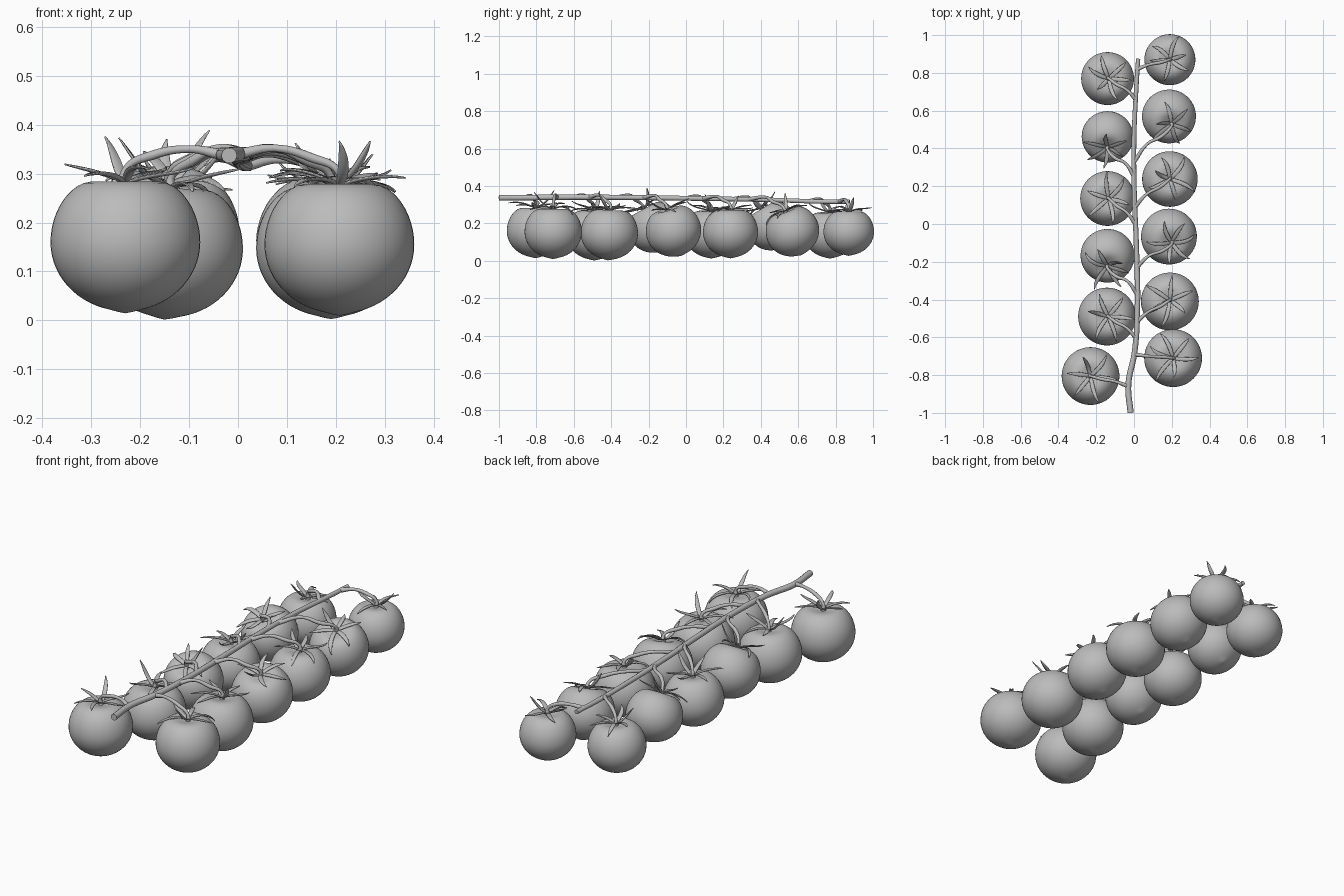
import bpy, bmesh, math, random
from mathutils import Vector, Matrix

random.seed(4)
cube = bpy.data.objects.get("Cube")
if cube:
    bpy.data.objects.remove(cube, do_unlink=True)

grey = bpy.data.materials.new("plain grey")
grey.use_nodes = True
GREY = (0.5, 0.5, 0.5, 1)
grey.diffuse_color = GREY
grey.node_tree.nodes["Principled BSDF"].inputs["Base Color"].default_value = GREY


def mesh_object(name, bm, matrix):
    bmesh.ops.recalc_face_normals(bm, faces=bm.faces)
    for f in bm.faces:
        f.smooth = True
    mesh = bpy.data.meshes.new(name)
    bm.to_mesh(mesh)
    bm.free()
    mesh.materials.append(grey)
    ob = bpy.data.objects.new(name, mesh)
    ob.matrix_world = matrix
    bpy.context.collection.objects.link(ob)
    return ob


def tube(name, points, radius):
    """Round tapering tube through (position, relative thickness) points."""
    curve = bpy.data.curves.new(name, 'CURVE')
    curve.dimensions = '3D'
    curve.bevel_depth = radius
    curve.bevel_resolution = 3
    curve.resolution_u = 6
    curve.use_fill_caps = True
    spline = curve.splines.new('BEZIER')
    spline.bezier_points.add(len(points) - 1)
    for bp, (co, thick) in zip(spline.bezier_points, points):
        bp.co = co
        bp.radius = thick
        bp.handle_left_type = bp.handle_right_type = 'AUTO'
    curve.materials.append(grey)
    ob = bpy.data.objects.new(name, curve)
    bpy.context.collection.objects.link(ob)


def fruit(name, r, matrix):
    """Lathed round fruit with a dimpled top and a slightly pointed base."""
    bm = bmesh.new()
    rings, prev = 32, None
    for i in range(rings + 1):
        a = math.pi * i / rings
        x, c = math.sin(a), math.cos(a)
        if c > 0:
            z = 1.02 * c - 0.28 * math.exp(-(x / 0.45) ** 2)
        else:
            z = 0.92 * c - 0.03 * math.exp(-(x / 0.12) ** 2)
        prev_ring = prev
        if i in (0, rings):
            prev = [bm.verts.new((0, 0, z * r))] * 48
        else:
            prev = [bm.verts.new((x * r * math.cos(k * math.tau / 48),
                                  x * r * math.sin(k * math.tau / 48), z * r))
                    for k in range(48)]
        if prev_ring:
            for k in range(48):
                n = (k + 1) % 48
                quad = [prev_ring[k], prev[k], prev[n], prev_ring[n]]
                bm.faces.new(list(dict.fromkeys(quad)))
    mesh_object(name, bm, matrix)


def calyx(name, r, matrix):
    """Six curling pointed leaves around the dimple."""
    bm = bmesh.new()
    steps = 12
    spin = random.uniform(0, 1)
    upright = random.randrange(6)
    for s in range(6):
        az = spin + s * math.tau / 6 + random.uniform(-0.15, 0.15)
        twist = random.uniform(-0.9, 0.9)
        rise, bend = random.uniform(0.3, 0.5), random.uniform(-1.2, -0.3)
        curl = random.uniform(-0.3, 1.2)
        if s == upright:
            rise, bend, curl = 0.3, 1.2, -0.6
        length = random.uniform(0.125, 0.155) * r / 0.148
        p = Vector((0, 0, 0.75 * r + 0.004))
        rows = []
        for i in range(steps + 1):
            t = i / steps
            head = az + twist * t * t
            el = rise + bend * t + curl * t ** 3
            half = 0.0125 * (0.55 + 0.9 * t) * (1 - t ** 2.2) + 0.0008
            out = Vector((math.cos(head), math.sin(head), 0))
            side = Vector((-out.y, out.x, 0)) * half
            up = (Vector((0, 0, 1)) * math.cos(el) - out * math.sin(el)) * half * 0.45
            rows.append([bm.verts.new(p + side + up), bm.verts.new(p),
                         bm.verts.new(p - side + up)])
            p = p + (out * math.cos(el) + Vector((0, 0, math.sin(el)))) * length / steps
        for a, b in zip(rows, rows[1:]):
            for k in (0, 1):
                bm.faces.new((a[k], a[k + 1], b[k + 1], b[k]))
    ob = mesh_object(name, bm, matrix)
    solid = ob.modifiers.new("thickness", 'SOLIDIFY')
    solid.thickness = 0.003
    solid.offset = 0


# Main vine
VINE = [(-.018, -1, .337), (-.03, -.85, .338), (.003, -.68, .34), (.018, -.45, .34),
        (.012, -.1, .336), (.002, .15, .332), (0, .45, .326), (.012, .72, .317),
        (.022, .875, .316)]
tube("main_vine", [(p, 1.05 - 0.04 * i) for i, p in enumerate(VINE)], 0.0155)


def vine_at(y):
    for a, b in zip(VINE, VINE[1:]):
        if a[1] <= y <= b[1]:
            return Vector(a).lerp(Vector(b), (y - a[1]) / (b[1] - a[1]))
    return Vector(VINE[-1])


# x, y, z, radius, lean in x and y, height along the vine where its stalk leaves
FRUITS = [
    (.19, .87, .155, .135, 0, 0, .82), (.185, .57, .157, .143, .12, -.38, .33),
    (.19, .238, .153, .147, 0, 0, .09), (.185, -.066, .16, .148, .12, -.28, -.23),
    (.19, -.41, .148, .153, 0, .05, -.52), (.207, -.71, .155, .153, 0, 0, -.69),
    (-.14, .77, .145, .14, .05, 0, .66), (-.14, .463, .185, .137, 0, -.6, .25),
    (-.14, .135, .15, .145, .05, 0, 0), (-.14, -.167, .178, .143, 0, -.55, -.37),
    (-.143, -.49, .147, .153, .05, 0, -.6), (-.23, -.805, .16, .153, 0, 0, -.86),
]

for i, (x, y, z, r, lx, ly, vy) in enumerate(FRUITS):
    axis = Vector((lx, ly, 1)).normalized()
    turn = Vector((0, 0, 1)).rotation_difference(axis).to_matrix().to_4x4()
    place = Matrix.Translation((x, y, z)) @ turn
    fruit(f"fruit_{i + 1}", r, place)
    calyx(f"calyx_{i + 1}", r, place)

    # Stalk: leaves the vine, arches over, and drops into the calyx
    start = vine_at(vy)
    end = place @ Vector((0, 0, 0.7 * r))
    above = place @ Vector((0, 0, 0.75 * r + 0.045))
    arch = start.lerp(above, 0.35)
    arch.z = max(start.z, above.z) + 0.012
    knee = start.lerp(above, 0.72)
    knee.z = above.z + 0.018
    arch.y += (y - vy) * 0.12
    tube(f"stalk_{i + 1}", [(start, 1.5), (arch, 1), (knee, 1.25),
                            (above.lerp(end, 0.25), 0.95), (end, 1.7)], 0.0078)
